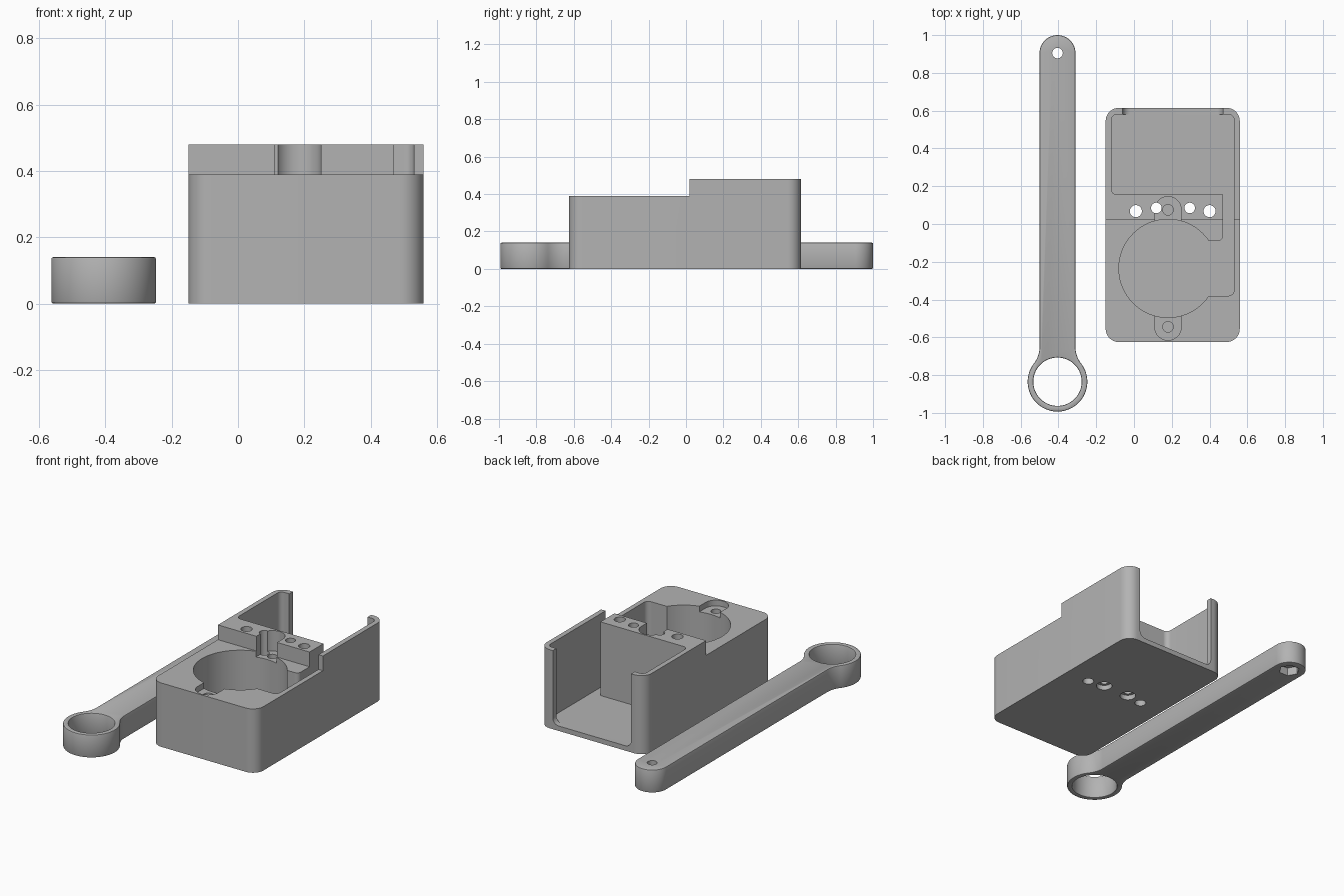
import bpy, bmesh
from math import pi, sin, cos, tan, atan2, radians
from mathutils import Vector

cube = bpy.data.objects.get("Cube")
if cube:
    bpy.data.objects.remove(cube, do_unlink=True)

grey = bpy.data.materials.new("plain_grey")
grey.use_nodes = True
COLOUR = (0.45, 0.45, 0.45, 1)
grey.diffuse_color = COLOUR
grey.node_tree.nodes["Principled BSDF"].inputs["Base Color"].default_value = COLOUR


def arc(cx, cy, r, a0, a1, n=16):
    return [(cx + r * cos(a0 + (a1 - a0) * i / n), cy + r * sin(a0 + (a1 - a0) * i / n))
            for i in range(n + 1)]


def circle(cx, cy, r, n=64):
    return arc(cx, cy, r, 0, 2 * pi, n)[:-1]


def rounded(corners):
    """Polygon from (x, y, radius) corners, each rounded with a tangent arc."""
    out = []
    for i, (x, y, r) in enumerate(corners):
        p = Vector((x, y))
        if r == 0:
            out.append((x, y))
            continue
        a = (Vector(corners[i - 1][:2]) - p).normalized()
        b = (Vector(corners[(i + 1) % len(corners)][:2]) - p).normalized()
        half = a.angle(b) / 2
        centre = p + (a + b).normalized() * (r / sin(half))
        s = p + a * (r / tan(half)) - centre
        e = p + b * (r / tan(half)) - centre
        a0 = atan2(s.y, s.x)
        turn = (atan2(e.y, e.x) - a0 + pi) % (2 * pi) - pi
        out += arc(centre.x, centre.y, r, a0, a0 + turn, 10)
    return out


def box_outline(x0, x1, y0, y1, r=0):
    return rounded([(x0, y0, r), (x1, y0, r), (x1, y1, r), (x0, y1, r)])


def prism(name, outline, z0, z1, along_y=False):
    """Extrude an outline between two levels along z, or along y for an xz outline."""
    bm = bmesh.new()
    put = (lambda u, v, w: (u, w, v)) if along_y else (lambda u, v, w: (u, v, w))
    face = bm.faces.new([bm.verts.new(put(u, v, z0)) for u, v in outline])
    top = bmesh.ops.extrude_face_region(bm, geom=[face])["geom"]
    bmesh.ops.translate(bm, verts=[g for g in top if isinstance(g, bmesh.types.BMVert)],
                        vec=put(0, 0, z1 - z0))
    bmesh.ops.recalc_face_normals(bm, faces=bm.faces)
    mesh = bpy.data.meshes.new(name)
    bm.to_mesh(mesh)
    bm.free()
    mesh.materials.append(grey)
    ob = bpy.data.objects.new(name, mesh)
    bpy.context.collection.objects.link(ob)
    return ob


def activate(ob):
    bpy.ops.object.select_all(action='DESELECT')
    ob.select_set(True)
    bpy.context.view_layer.objects.active = ob


def cut(ob, outline, z0, z1, along_y=False):
    tool = prism("cutter", outline, z0, z1, along_y)
    tool.hide_render = True
    mod = ob.modifiers.new("cut", 'BOOLEAN')
    mod.operation, mod.solver, mod.object = 'DIFFERENCE', 'EXACT', tool
    activate(ob)
    bpy.ops.object.modifier_apply(modifier=mod.name)
    bpy.data.objects.remove(tool, do_unlink=True)


def smooth(ob):
    activate(ob)
    bpy.ops.object.shade_smooth_by_angle(angle=radians(30))


FLOOR, LOW, HIGH, OVER = 0.03, 0.39, 0.48, 0.6
MID = 0.18

# Housing block, lower at the front
housing = prism("housing", box_outline(-0.15, 0.56, -0.625, 0.615, 0.07), 0, HIGH)
cut(housing, box_outline(-1, 1, -1, 0.02), LOW, OVER)

# Rear compartment joined by a side channel to the front pocket
cut(housing, rounded([(-0.12, 0.155, 0.03), (0.47, 0.155, 0), (0.47, -0.09, 0.025),
                      (0.25, -0.09, 0), (0.25, -0.38, 0), (0.53, -0.38, 0.03),
                      (0.53, 0.58, 0.03), (-0.12, 0.58, 0.03)]), FLOOR, OVER)

# Round motor pocket
cut(housing, circle(MID, -0.235, 0.26, 96), FLOOR, OVER)

# Opening in the back wall with rounded lower corners
cut(housing, rounded([(-0.06, FLOOR, 0.04), (0.47, FLOOR, 0.04), (0.47, OVER, 0),
                      (-0.06, OVER, 0)]), 0.56, 0.7, along_y=True)

# Mounting ear recesses and their blind screw holes
cut(housing, box_outline(MID - 0.07, MID + 0.07, -0.615, -0.4, 0.069), LOW - 0.035, OVER)
cut(housing, box_outline(MID - 0.07, MID + 0.07, -0.08, 0.145, 0.069), LOW - 0.035, OVER)
for y in (-0.545, 0.075):
    cut(housing, circle(MID, y, 0.028, 32), 0.15, OVER)

# Through holes in the raised bridge, the inner pair counterbored below
for x, y, r in ((0.01, 0.068, 0.032), (0.4, 0.068, 0.032),
                (0.118, 0.085, 0.028), (0.295, 0.085, 0.028)):
    cut(housing, circle(x, y, r, 32), -0.1, OVER)
    if r < 0.03:
        cut(housing, circle(x, y, 0.045, 32), -0.1, 0.03)
smooth(housing)

# Lever arm: ring end, filleted neck and round tip
AX, RING_Y, TIP_Y, FILLET, NECK = -0.405, -0.835, 0.905, 0.145, radians(37.6)
half = (arc(0, RING_Y, 0.158, -pi / 2, NECK, 32)
        + arc(0.24, RING_Y + 0.185, FILLET, pi + NECK, pi, 12)[1:]
        + arc(0, TIP_Y, 0.095, 0, pi / 2, 16))
outline = half + [(-x, y) for x, y in reversed(half[1:-1])]
arm = prism("lever_arm", [(AX + x, y) for x, y in outline], 0, 0.14)
cut(arm, circle(AX, RING_Y, 0.128), -0.1, 0.3)
bevel = arm.modifiers.new("edge_bevel", 'BEVEL')
bevel.width, bevel.segments = 0.006, 2
bevel.limit_method, bevel.angle_limit = 'ANGLE', radians(60)
activate(arm)
bpy.ops.object.modifier_apply(modifier=bevel.name)

# Tip screw hole with a hexagonal nut recess underneath
cut(arm, circle(AX, TIP_Y, 0.028, 32), -0.1, 0.3)
cut(arm, circle(AX, TIP_Y, 0.06, 6), -0.1, 0.05)
smooth(arm)
